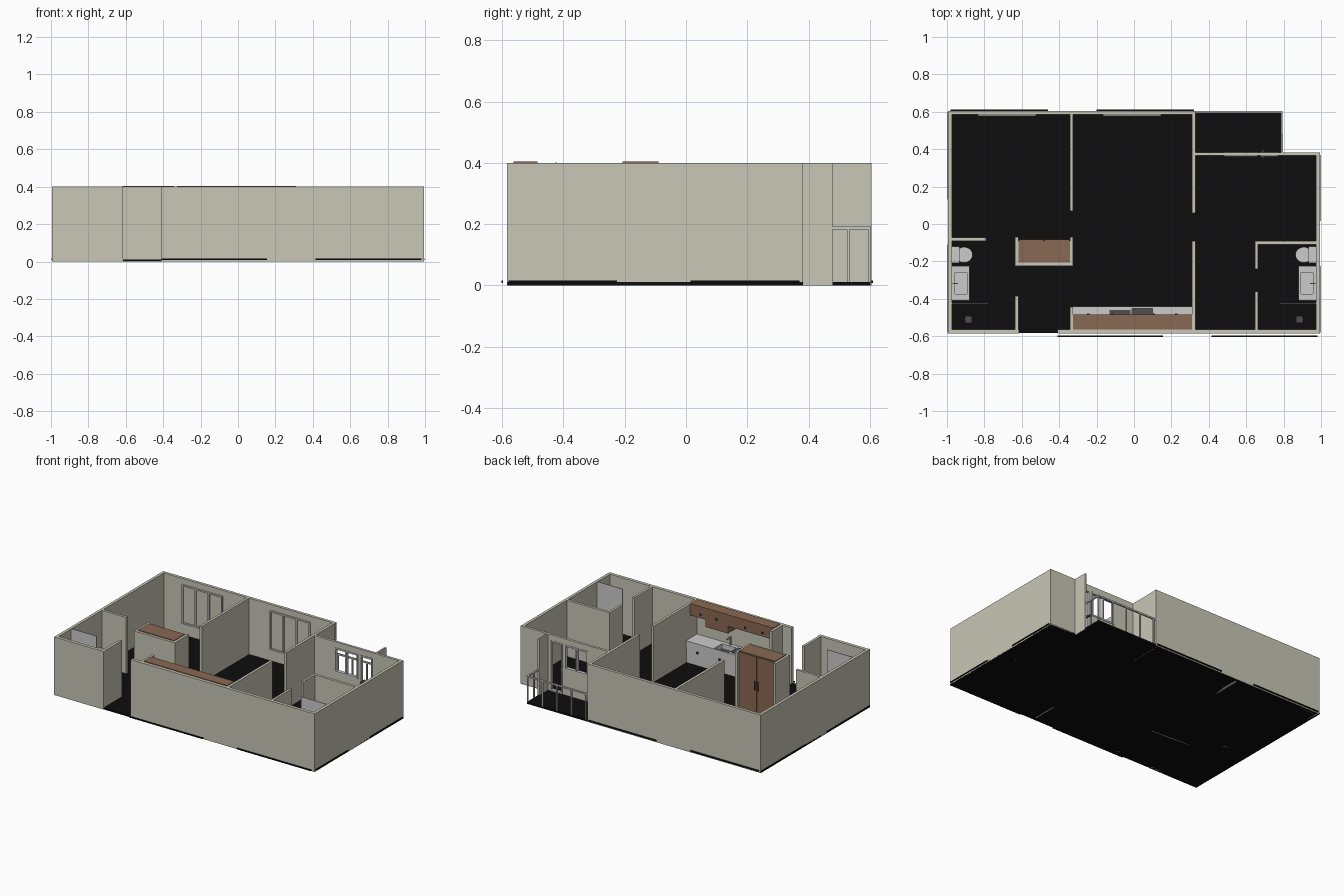
import bpy, bmesh
from math import pi, cos, sin
from mathutils import Matrix, Vector


def mat(name, c):
    m = bpy.data.materials.new(name)
    m.diffuse_color = (*c, 1)
    return m


CREAM = mat("cream", (0.58, 0.57, 0.47))
BLACK = mat("black", (0.004, 0.004, 0.004))
WOOD = mat("wood", (0.25, 0.14, 0.085))
DARK = mat("dark_metal", (0.08, 0.08, 0.08))


def boxes(name, items, material=None):
    """One object from boxes given as (x0, x1, y0, y1, z0, z1)."""
    bm = bmesh.new()
    for x0, x1, y0, y1, z0, z1 in items:
        m = Matrix.Translation(((x0 + x1) / 2, (y0 + y1) / 2, (z0 + z1) / 2)) \
            @ Matrix.Diagonal((abs(x1 - x0), abs(y1 - y0), abs(z1 - z0), 1))
        bmesh.ops.create_cube(bm, size=1, matrix=m)
    return finish(name, bm, material)


def finish(name, bm, material=None):
    bmesh.ops.recalc_face_normals(bm, faces=bm.faces)
    me = bpy.data.meshes.new(name)
    bm.to_mesh(me)
    bm.free()
    ob = bpy.data.objects.new(name, me)
    bpy.context.collection.objects.link(ob)
    if material:
        me.materials.append(material)
    return ob


def loft(name, rings, material=None):
    """Closed solid through rings of equal point count."""
    bm = bmesh.new()
    vs = [[bm.verts.new(p) for p in r] for r in rings]
    n = len(vs[0])
    for a, b in zip(vs, vs[1:]):
        for i in range(n):
            bm.faces.new((a[i], a[(i + 1) % n], b[(i + 1) % n], b[i]))
    bm.faces.new(vs[0])
    bm.faces.new(vs[-1])
    return finish(name, bm, material)


H, FL = 0.4, 0.012

# floor slabs: rooms, then balcony side
boxes("floor", [(-0.994, 0.994, -0.583, 0.382, 0, FL), (-0.994, 0.325, 0.382, 0.603, 0, FL)], BLACK)
boxes("balcony_floor", [(0.325, 0.793, 0.382, 0.603, 0, FL)], BLACK)

# outer walls (x0, x1, y0, y1); the front has an entrance gap
outer = [(-0.994, -0.974, -0.585, 0.605), (-0.974, 0.33, 0.585, 0.605),
         (0.974, 0.994, -0.585, 0.382), (-0.974, -0.615, -0.585, -0.563),
         (-0.41, 0.974, -0.585, -0.563), (0.785, 0.797, 0.382, 0.478)]
boxes("outer_walls", [(*w, 0, H) for w in outer], CREAM)

# inner partitions
inner = [(-0.343, -0.325, 0.07, 0.585), (0.31, 0.328, 0.06, 0.585),
         (0.31, 0.328, -0.563, -0.09), (-0.343, -0.325, -0.563, -0.445),
         (-0.635, -0.617, -0.563, -0.385), (-0.635, -0.617, -0.225, -0.07),
         (-0.617, -0.325, -0.225, -0.207), (-0.343, -0.325, -0.207, -0.07),
         (-0.974, -0.79, -0.09, -0.073), (0.648, 0.974, -0.11, -0.092),
         (0.648, 0.664, -0.24, -0.11), (0.648, 0.664, -0.563, -0.362)]
boxes("inner_walls", [(*w, 0, H) for w in inner], CREAM)

# balcony wall with window and door openings
yb = (0.365, 0.382)
boxes("balcony_wall", [(0.328, 0.48, *yb, 0, H), (0.77, 0.974, *yb, 0, H), (0.48, 0.77, *yb, 0.36, H),
                       (0.48, 0.66, *yb, 0, 0.19), (0.66, 0.675, *yb, 0, 0.36)], CREAM)


def frame(name, xs, y0, y1, z0, z1, t=0.01):
    """Upright bars at each x, joined by a top and a bottom rail."""
    items = [(x - t / 2, x + t / 2, y0, y1, z0, z1) for x in xs]
    items += [(xs[0], xs[-1], y0, y1, z, z + t) for z in (z0, z1 - t)]
    return boxes(name, items)


frame("balcony_window", (0.485, 0.57, 0.655), 0.362, 0.385, 0.19, 0.36)
frame("balcony_door", (0.68, 0.765), 0.362, 0.385, FL, 0.36)
boxes("balcony_door_handle", [(0.685, 0.695, 0.35, 0.398, 0.17, 0.18)], DARK)
for i, x in enumerate((-0.83, -0.16)):
    frame(f"room_window_{i}", (x, x + 0.1, x + 0.2, x + 0.3), 0.577, 0.587, 0.09, 0.36)

# balcony railing
rail = [(0.328, 0.793, 0.594, 0.604, 0.183, 0.193), (0.785, 0.795, 0.478, 0.604, 0.183, 0.193)]
rail += [(x - 0.004, x + 0.004, 0.595, 0.603, FL, 0.185) for x in (0.345, 0.455, 0.565, 0.675, 0.789)]
rail += [(0.786, 0.794, 0.526, 0.534, FL, 0.185)]
boxes("balcony_railing", rail)

# tall closet with two doors
boxes("closet", [(-0.617, -0.343, -0.207, -0.09, FL, 0.405)], WOOD)
boxes("closet_doors", [(-0.614, -0.482, -0.09, -0.084, 0.02, 0.4), (-0.478, -0.346, -0.09, -0.084, 0.02, 0.4)], WOOD)
boxes("closet_handles", [(x, x + 0.006, -0.084, -0.077, 0.17, 0.23) for x in (-0.496, -0.47)], DARK)

# kitchen counter built around a sink recess
sx0, sx1, sy0, sy1 = -0.01, 0.1, -0.535, -0.453
boxes("kitchen_counter", [(-0.325, 0.31, -0.563, -0.448, FL, 0.125), (-0.325, sx0, -0.563, -0.442, 0.125, 0.165),
                          (sx1, 0.31, -0.563, -0.442, 0.125, 0.165), (sx0, sx1, -0.563, sy0, 0.125, 0.165),
                          (sx0, sx1, sy1, -0.442, 0.125, 0.165)])
boxes("kitchen_sink_basin", [(sx0, sx1, sy0, sy1, 0.125, 0.13)], DARK)
boxes("kitchen_faucet", [(0.041, 0.049, -0.553, -0.545, 0.165, 0.215), (0.041, 0.049, -0.553, -0.505, 0.215, 0.222)])
boxes("cooktop", [(-0.13, -0.02, -0.54, -0.46, 0.165, 0.169)], DARK)
boxes("counter_knobs", [(x, x + 0.012, -0.448, -0.44, 0.095, 0.107) for x in (-0.25, -0.12, 0.05, 0.22)], DARK)
boxes("upper_cabinets", [(-0.325, 0.31, -0.563, -0.485, 0.325, 0.405), (0.02, 0.19, -0.563, -0.485, 0.275, 0.325)], WOOD)
boxes("upper_cabinet_knobs", [(x, x + 0.012, -0.485, -0.478, 0.345, 0.357) for x in (-0.25, -0.12, 0.1, 0.22)], DARK)


def oval(x, y, a, b, z, n=24):
    return [Vector((x + a * cos(2 * pi * i / n), y + b * sin(2 * pi * i / n), z)) for i in range(n)]


def mirrored(ob):
    """Copy a left bathroom part into the right bathroom."""
    m = ob.modifiers.new("mirror", "MIRROR")
    m.use_axis[0] = True
    m.use_clip = False
    return ob


# bathrooms, modelled on the left and mirrored
bowl = loft("toilet_bowls", [oval(-0.91, -0.165, 0.028, 0.025, FL), oval(-0.91, -0.165, 0.03, 0.027, 0.045),
                             oval(-0.908, -0.165, 0.043, 0.04, 0.075), oval(-0.908, -0.165, 0.045, 0.042, 0.09)])
for p in bowl.data.polygons:
    p.use_smooth = len(p.vertices) == 4
mirrored(bowl)
mirrored(boxes("toilet_tanks", [(-0.974, -0.935, -0.207, -0.123, 0.05, 0.15), (-0.974, -0.932, -0.209, -0.121, 0.15, 0.156)]))
mirrored(boxes("vanities", [(-0.974, -0.885, -0.405, -0.23, FL, 0.145), (-0.974, -0.958, -0.41, -0.225, 0.145, 0.165),
                            (-0.893, -0.88, -0.41, -0.225, 0.145, 0.165), (-0.958, -0.893, -0.41, -0.375, 0.145, 0.165),
                            (-0.958, -0.893, -0.26, -0.225, 0.145, 0.165)]))
mirrored(boxes("vanity_faucets", [(-0.97, -0.964, -0.321, -0.315, 0.165, 0.19), (-0.97, -0.94, -0.321, -0.315, 0.19, 0.196)]))
mirrored(boxes("shower_screens", [(-0.974, -0.78, -0.427, -0.423, FL, 0.402)]))
mirrored(boxes("shower_heads", [(-0.974, -0.885, -0.513, -0.507, 0.345, 0.351), (-0.903, -0.867, -0.528, -0.492, 0.336, 0.345),
                                (-0.974, -0.968, -0.513, -0.507, 0.18, 0.351)], DARK))

# thin dimension lines outside the walls, with a gap in the middle
dims = []
for y, x0, x1 in ((-0.6, -0.41, 0.98), (0.608, -0.98, 0.32)):
    c = (x0 + x1) / 2
    dims += [(a, b, y - 0.003, y + 0.003, 0.008, 0.016) for a, b in ((x0, c - 0.13), (c + 0.13, x1))]
for x, y0, y1 in ((-0.998, -0.58, 0.6), (0.998, -0.58, 0.37)):
    c = (y0 + y1) / 2
    dims += [(x - 0.002, x + 0.002, a, b, 0.008, 0.016) for a, b in ((y0, c - 0.12), (c + 0.12, y1))]
boxes("dimension_lines", dims, BLACK)
